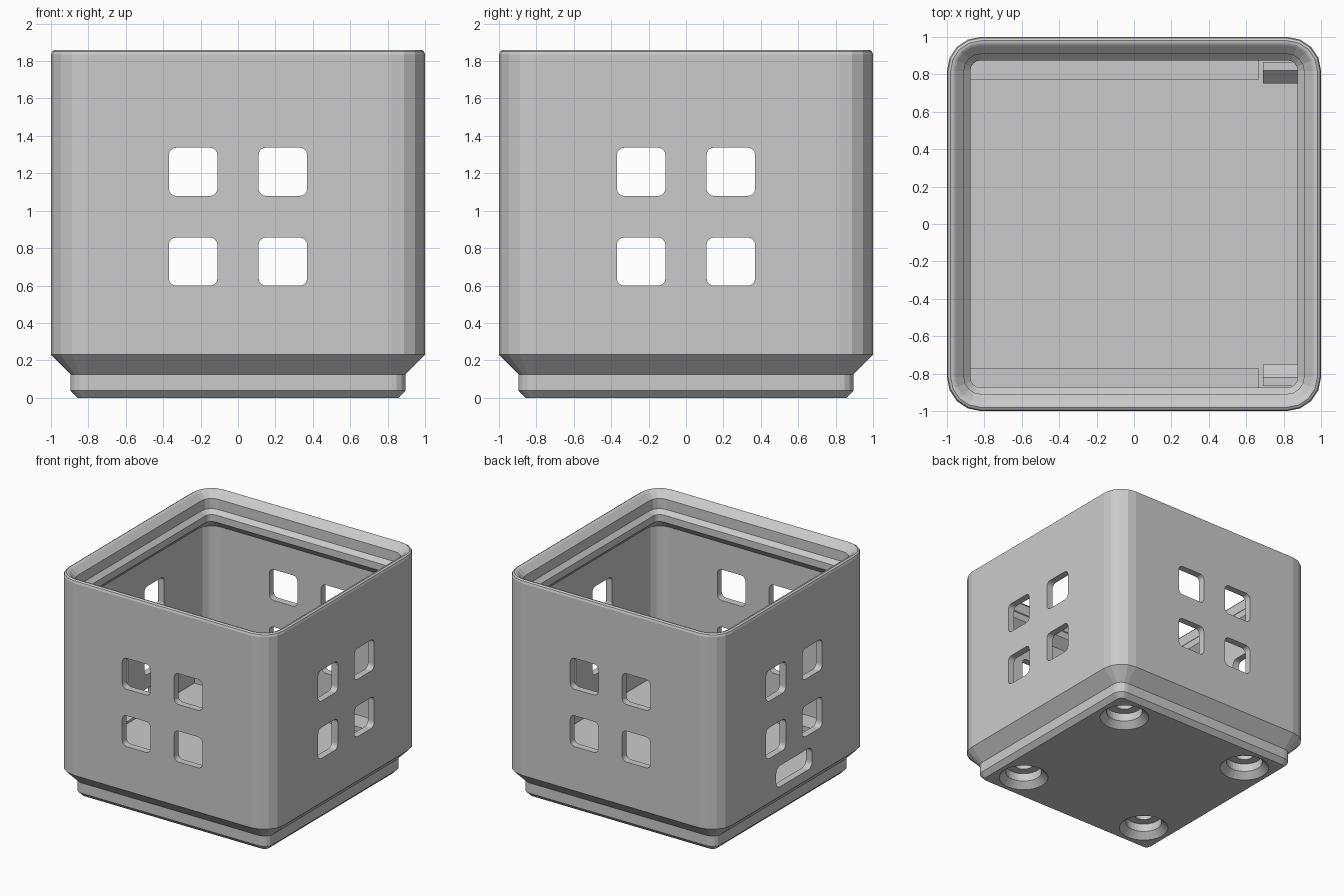
import bpy, bmesh
from math import sin, cos, pi
from mathutils import Vector

if "Cube" in bpy.data.objects:
    bpy.data.objects.remove(bpy.data.objects["Cube"])


def rounded_rect(hw, hh, r, seg=4):
    """Counter-clockwise outline of a rounded rectangle centred on the origin."""
    pts = []
    for q, (sx, sy) in enumerate(((1, 1), (-1, 1), (-1, -1), (1, -1))):
        for i in range(seg + 1):
            a = (q + i / seg) * pi / 2
            pts.append((sx * (hw - r) + r * cos(a), sy * (hh - r) + r * sin(a)))
    return pts


def loft(bm, rings):
    """Skin a list of equal-length point rings and cap both ends."""
    vr = [[bm.verts.new(p) for p in ring] for ring in rings]
    n = len(vr[0])
    for a, b in zip(vr, vr[1:]):
        for i in range(n):
            j = (i + 1) % n
            bm.faces.new((a[i], a[j], b[j], b[i]))
    bm.faces.new(vr[0][::-1])
    bm.faces.new(vr[-1])


def make_object(name, bm):
    bmesh.ops.recalc_face_normals(bm, faces=bm.faces)
    me = bpy.data.meshes.new(name)
    bm.to_mesh(me)
    bm.free()
    ob = bpy.data.objects.new(name, me)
    bpy.context.collection.objects.link(ob)
    return ob


FLOOR = 0.29

# Bin shell: (half width, z, corner radius) from the foot, over the lip, to the floor
profile = [
    (0.858, 0.0, 0.039), (0.896, 0.039, 0.077), (0.896, 0.125, 0.077), (1.0, 0.23, 0.181),
    (1.0, 1.835, 0.181), (0.994, 1.852, 0.175), (0.98, 1.86, 0.161), (0.966, 1.857, 0.147),
    (0.955, 1.85, 0.136), (0.909, 1.806, 0.09), (0.909, 1.721, 0.09), (0.875, 1.687, 0.056),
    (0.875, 1.629, 0.056), (0.942, 1.562, 0.123), (0.942, FLOOR, 0.123),
]
bm = bmesh.new()
loft(bm, [[(x, y, z) for x, y in rounded_rect(w, w, r)] for w, z, r in profile])
shell = make_object("bin_shell", bm)

# Cutter: four windows per wall, a port slot on the left, magnet holes below
bm = bmesh.new()


def wall_cut(side, u, z, hw, hh, r):
    ax = Vector(((1, 0, 0), (0, 1, 0), (-1, 0, 0), (0, -1, 0))[side])
    across = Vector((-ax.y, ax.x, 0))
    outline = rounded_rect(hw, hh, r)
    loft(bm, [[ax * d + across * (u + a) + Vector((0, 0, z + b)) for a, b in outline]
              for d in (0.9, 1.1)])


for side in range(4):
    for u in (-0.24, 0.24):
        for z in (0.728, 1.208):
            wall_cut(side, u, z, 0.13, 0.129, 0.04)
wall_cut(2, 0, 0.397, 0.237, 0.088, 0.05)

hole = [(0.205, -0.01), (0.143, 0.05), (0.143, 0.118), (0.072, 0.118), (0.072, 0.24)]
for cx in (-0.626, 0.626):
    for cy in (-0.626, 0.626):
        loft(bm, [[(cx + r * cos(k * pi / 16), cy + r * sin(k * pi / 16), z)
                   for k in range(32)] for r, z in hole])
cutter = make_object("opening_cutter", bm)
cutter.hide_render = True

mod = shell.modifiers.new("openings", 'BOOLEAN')
mod.operation = 'DIFFERENCE'
mod.solver = 'EXACT'
mod.object = cutter
bpy.context.view_layer.objects.active = shell
bpy.ops.object.modifier_apply(modifier=mod.name)
bpy.data.objects.remove(cutter, do_unlink=True)


def bar(name, outline, x0, x1, s):
    """Extrude a (y, z) outline along x on the back (s=1) or front (s=-1) side."""
    b = bmesh.new()
    loft(b, [[(x, s * y, z) for y, z in outline] for x in (x0, x1)])
    return make_object(name, b)


# Board support rails and retaining hooks along front and back walls
rail = [(0.945, FLOOR), (0.945, 0.33), (0.77, 0.33), (0.77, FLOOR)]
hook = [(0.865, FLOOR), (0.865, 0.5), (0.82, 0.5), (0.75, 0.43),
        (0.75, 0.41), (0.8, 0.36), (0.8, FLOOR)]
for label, s in (("front", -1), ("back", 1)):
    bar(label + "_board_rail", rail, -0.945, 0.665, s)
    bar(label + "_board_hook", hook, 0.69, 0.875, s)
